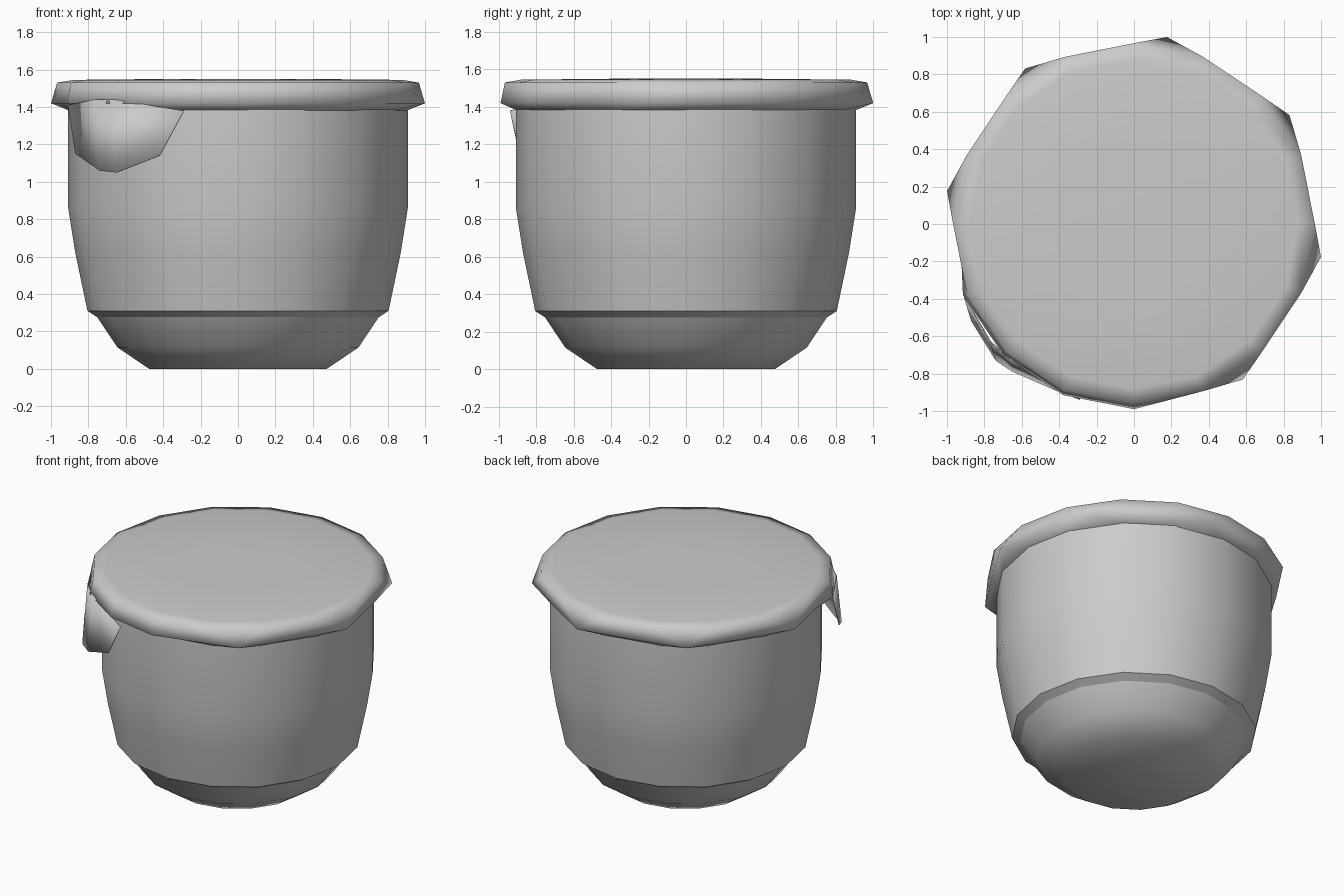
import bpy
import bmesh
from math import radians, cos, sin

cube = bpy.data.objects.get("Cube")
if cube:
    bpy.data.objects.remove(cube, do_unlink=True)

SIDES = 16
STEP = 360 / SIDES

grey = bpy.data.materials.new("plain grey")
grey.use_nodes = True
colour = (0.6, 0.6, 0.6, 1)
grey.diffuse_color = colour
grey.node_tree.nodes["Principled BSDF"].inputs["Base Color"].default_value = colour


def ring(radius, z):
    """Regular ring of points."""
    return [(radius * cos(radians(i * STEP)), radius * sin(radians(i * STEP)), z)
            for i in range(SIDES)]


def polar_ring(pairs, z):
    """Ring from (angle, radius) pairs."""
    return [(r * cos(radians(a)), r * sin(radians(a)), z) for a, r in pairs]


def finish(name, bm, angle):
    mesh = bpy.data.meshes.new(name)
    bm.to_mesh(mesh)
    bm.free()
    mesh.materials.append(grey)
    obj = bpy.data.objects.new(name, mesh)
    bpy.context.collection.objects.link(obj)
    bpy.ops.object.select_all(action='DESELECT')
    bpy.context.view_layer.objects.active = obj
    obj.select_set(True)
    bpy.ops.object.shade_smooth_by_angle(angle=radians(angle))
    return obj


def loft(name, rings, angle, cap_bottom=False, cap_top=False):
    """Skin rings listed from bottom to top."""
    bm = bmesh.new()
    loops = [[bm.verts.new(p) for p in r] for r in rings]
    for low, high in zip(loops, loops[1:]):
        for i in range(SIDES):
            j = (i + 1) % SIDES
            bm.faces.new((low[i], low[j], high[j], high[i]))
    if cap_bottom:
        bm.faces.new(loops[0][::-1])
    if cap_top:
        bm.faces.new(loops[-1])
    return finish(name, bm, angle)


# Rounded cup base
loft("cup_base", [ring(0.475, 0), ring(0.645, 0.115), ring(0.755, 0.28)],
     50, cap_bottom=True)

# Cup wall with a small ledge above the base
loft("cup_wall", [ring(0.74, 0.268), ring(0.805, 0.31), ring(0.87, 0.62),
                  ring(0.908, 0.86), ring(0.908, 1.4)], 30)

# Foil lid: a crimped skirt with folded corners, except beside the tab
skirt = []
for i in range(SIDES):
    angle = i * STEP
    if 200 < angle < 275:
        skirt.append((angle, 0.99))
    elif i % 2:
        skirt.append((angle + 12.5, 1.015))
    else:
        skirt.append((angle + 12.5, 0.945))
loft("foil_lid", [ring(0.90, 1.38), polar_ring(skirt, 1.42), ring(0.967, 1.53),
                  ring(0.88, 1.545), ring(0.4, 1.55)], 80, cap_top=True)

# Pull tab hanging from the lid edge
bm = bmesh.new()
upper = [(-0.91, -0.39, 1.41), (-0.77, -0.63, 1.44), (-0.66, -0.73, 1.44),
         (-0.29, -0.94, 1.38)]
lower = [(-0.87, -0.52, 1.15), (-0.74, -0.73, 1.06), (-0.65, -0.79, 1.05),
         (-0.42, -0.89, 1.14)]
tops = [bm.verts.new(p) for p in upper]
tips = [bm.verts.new(p) for p in lower]
for i in range(len(upper) - 1):
    bm.faces.new((tops[i], tips[i], tips[i + 1], tops[i + 1]))
tab = finish("pull_tab", bm, 60)
foil = tab.modifiers.new("foil", 'SOLIDIFY')
foil.thickness = 0.006
